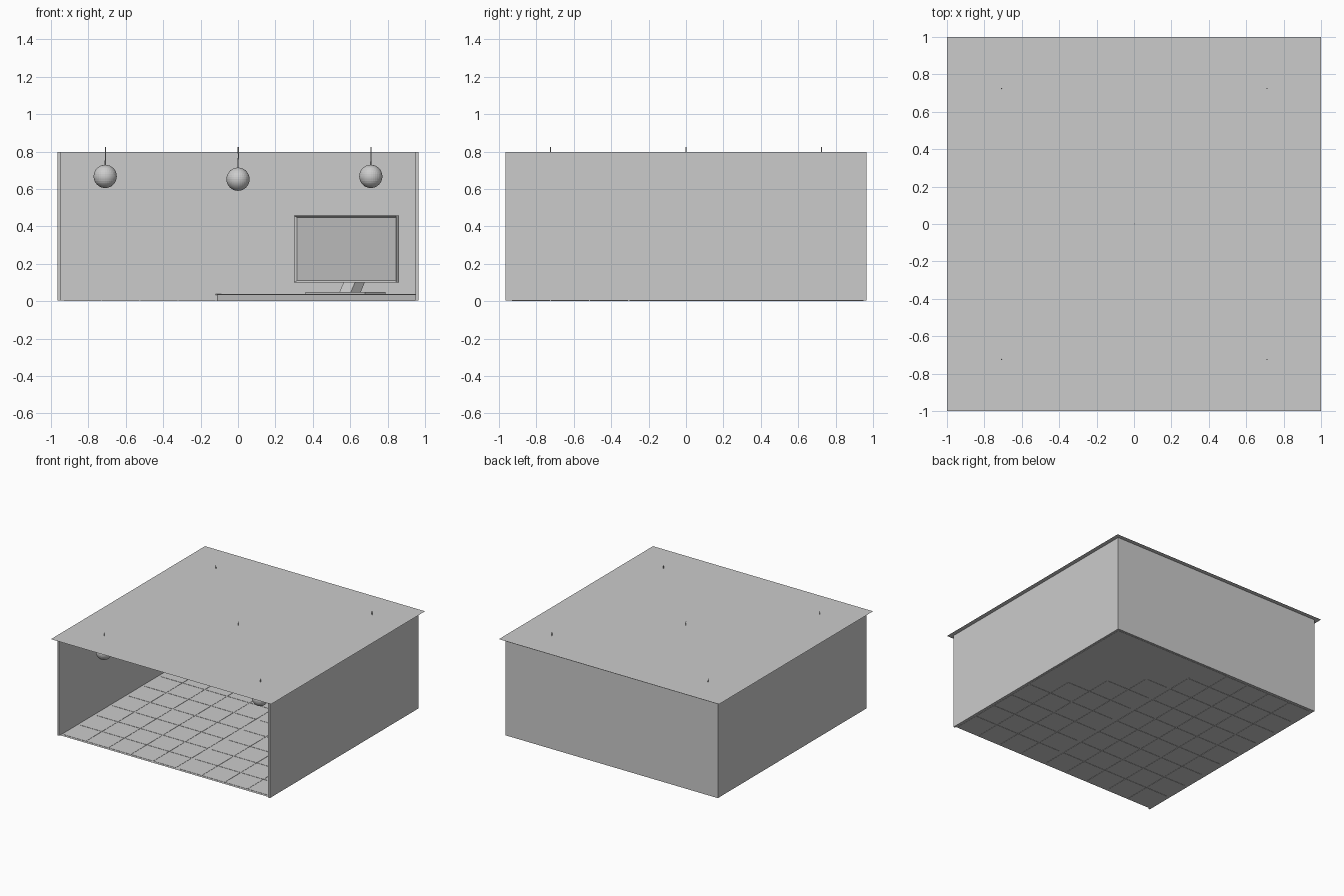
import bpy, bmesh
from math import pi
from mathutils import Vector, Matrix

if "Cube" in bpy.data.objects:
    bpy.data.objects.remove(bpy.data.objects["Cube"])


def finish(bm, name, loc=(0, 0, 0), rot=0.0):
    bmesh.ops.recalc_face_normals(bm, faces=bm.faces)
    me = bpy.data.meshes.new(name)
    bm.to_mesh(me)
    bm.free()
    ob = bpy.data.objects.new(name, me)
    ob.location = loc
    ob.rotation_euler[2] = rot
    bpy.context.collection.objects.link(ob)
    return ob


def add_box(bm, lo, hi):
    lo, hi = Vector(lo), Vector(hi)
    m = Matrix.Translation((lo + hi) / 2) @ Matrix.Diagonal((*(hi - lo), 1))
    bmesh.ops.create_cube(bm, size=1, matrix=m)


def box(name, lo, hi, loc=(0, 0, 0), rot=0.0):
    bm = bmesh.new()
    add_box(bm, lo, hi)
    return finish(bm, name, loc, rot)


def prism(name, pts, vec, loc=(0, 0, 0), rot=0.0):
    bm = bmesh.new()
    f = bm.faces.new([bm.verts.new(p) for p in pts])
    r = bmesh.ops.extrude_face_region(bm, geom=[f])
    bmesh.ops.translate(bm, vec=vec,
                        verts=[g for g in r["geom"] if isinstance(g, bmesh.types.BMVert)])
    return finish(bm, name, loc, rot)


def plane(name, half, z):
    bm = bmesh.new()
    bmesh.ops.create_grid(bm, x_segments=1, y_segments=1, size=half,
                          matrix=Matrix.Translation((0, 0, z)))
    return finish(bm, name)


W, T, H = 0.965, 0.015, 0.797

# walls on three sides, front left open
box("left_wall", (-W, -W, 0.003), (-W + T, W, H))
box("right_wall", (W - T, -W, 0.003), (W, W, H))
box("back_wall", (-W + T, W - T, 0.003), (W - T, W, H))

# ceiling sheet overhanging the walls
plane("ceiling", 1.0, H)

# floor sheet with thin tiles, in two blocks
plane("floor", 0.952, 0.002)
bm = bmesh.new()
rows, gap = 9, 0.006
dy = 1.88 / rows
for x0, x1, cols in ((-0.93, 0.09, 5), (0.12, 0.95, 4)):
    dx = (x1 - x0) / cols
    for i in range(cols):
        for j in range(rows):
            x, y = x0 + i * dx, -0.93 + j * dy
            add_box(bm, (x, y, 0), (x + dx - gap, y + dy - gap, 0.004))
finish(bm, "floor_tiles")

# triangular corner platform
C, L = 0.95, -0.11
prism("corner_platform", [(C, C, 0), (L, C, 0), (C, L, 0)], (0, 0, 0.032))
prism("platform_top", [(C, C, 0.032), (L - 0.01, C, 0.032), (C, L - 0.01, 0.032)], (0, 0, 0.007))

# television turned 45 degrees into the corner
tv = dict(loc=(0.5725, 0.5725, 0), rot=-pi / 4)
hw, z0, z1, b, d = 0.385, 0.10, 0.457, 0.014, 0.022
bm = bmesh.new()
add_box(bm, (-hw, 0, z0), (hw, d, z1))
front = min(bm.faces, key=lambda f: f.calc_center_median().y)
bmesh.ops.inset_region(bm, faces=[front], thickness=b)
bmesh.ops.translate(bm, verts=front.verts[:], vec=(0, 0.012, 0))
finish(bm, "television_body", **tv)
box("television_foot", (-0.226, -0.074, 0.039), (0.226, 0.08, 0.048), **tv)
neck = [(0, 0.048), (0.075, 0.048), (0.112, 0.11), (0.1, 0.22), (0.022, 0.24),
        (0.022, 0.15), (0.044, 0.12)]
prism("television_neck", [(-0.043, y, z) for y, z in neck], (0.086, 0, 0), **tv)

# pendant lamps: globe, bent cord running through the ceiling
lamps = [(sx * 0.71, sy * 0.725, 0.667) for sx in (-1, 1) for sy in (-1, 1)] + [(0, 0, 0.652)]
for n, (x, y, z) in enumerate(lamps):
    bm = bmesh.new()
    bmesh.ops.create_uvsphere(bm, u_segments=32, v_segments=16, radius=0.062)
    finish(bm, f"lamp_globe_{n}", (x, y, z))
    cu = bpy.data.curves.new(f"lamp_cord_{n}", "CURVE")
    cu.dimensions = "3D"
    cu.bevel_depth = 0.003
    cu.bevel_resolution = 1
    cu.use_fill_caps = True
    s = cu.splines.new("POLY")
    path = [(0.003, z + 0.055), (0.003, 0.745), (0.005, 0.77), (0.004, 0.825)]
    s.points.add(len(path) - 1)
    for p, (px, pz) in zip(s.points, path):
        p.co = (x + px - 0.003, y, pz, 1)
    ob = bpy.data.objects.new(f"lamp_cord_{n}", cu)
    bpy.context.collection.objects.link(ob)
